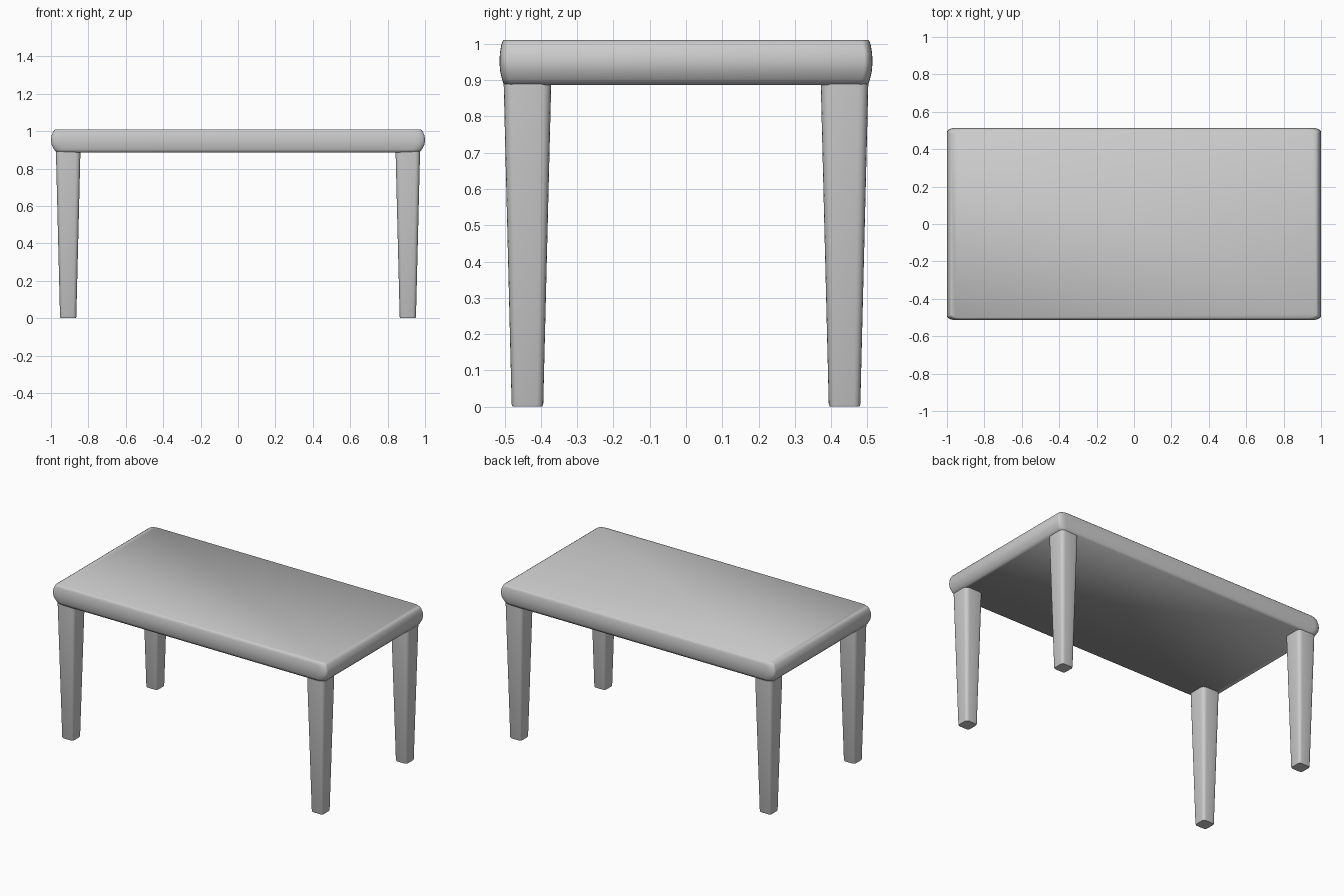
import bpy, bmesh, math

if "Cube" in bpy.data.objects:
    bpy.data.objects.remove(bpy.data.objects["Cube"])


def outline(hx, hy, rx, ry, seg):
    """Rounded rectangle with elliptical corners."""
    pts = []
    for k, (sx, sy) in enumerate([(1, 1), (-1, 1), (-1, -1), (1, -1)]):
        for i in range(seg + 1):
            a = math.pi / 2 * (k + i / seg)
            pts.append((sx * (hx - rx) + rx * math.cos(a),
                        sy * (hy - ry) + ry * math.sin(a)))
    return pts


def loft(name, rings, seg, angle):
    """Skin stacked rounded rectangles: (z, cx, cy, hx, hy, rx, ry)."""
    bm = bmesh.new()
    loops = []
    for z, cx, cy, hx, hy, rx, ry in rings:
        loops.append([bm.verts.new((cx + x, cy + y, z))
                      for x, y in outline(hx, hy, rx, ry, seg)])
    n = len(loops[0])
    for a, b in zip(loops, loops[1:]):
        for i in range(n):
            j = (i + 1) % n
            bm.faces.new((a[i], a[j], b[j], b[i]))
    bm.faces.new(loops[0][::-1])
    bm.faces.new(loops[-1])
    bmesh.ops.recalc_face_normals(bm, faces=bm.faces)
    mesh = bpy.data.meshes.new(name)
    bm.to_mesh(mesh)
    bm.free()
    obj = bpy.data.objects.new(name, mesh)
    bpy.context.collection.objects.link(obj)
    bpy.ops.object.select_all(action='DESELECT')
    obj.select_set(True)
    bpy.context.view_layer.objects.active = obj
    bpy.ops.object.shade_smooth_by_angle(angle=math.radians(angle))
    return obj


# Table top: thick slab with bulging rim
profile = [(0.887, 0.028), (0.903, 0.016), (0.925, 0.004), (0.948, 0.0),
           (0.972, 0.002), (0.994, 0.010), (1.005, 0.017), (1.01, 0.026)]
loft("table_top",
     [(z, 0, 0, 1 - d, 0.514 - d * 0.42, 0.05, 0.022) for z, d in profile],
     5, 80)

# Four tapered legs with rounded corners
for sx, side in ((-1, "left"), (1, "right")):
    for sy, end in ((-1, "front"), (1, "back")):
        rings = [(0.0, 0.041, 0.016), (0.006, 0.0435, 0.018), (0.89, 0.0655, 0.026)]
        loft(f"{end}_{side}_leg",
             [(z, sx * 0.908, sy * 0.437, h, h, r, r) for z, h, r in rings],
             4, 50)
